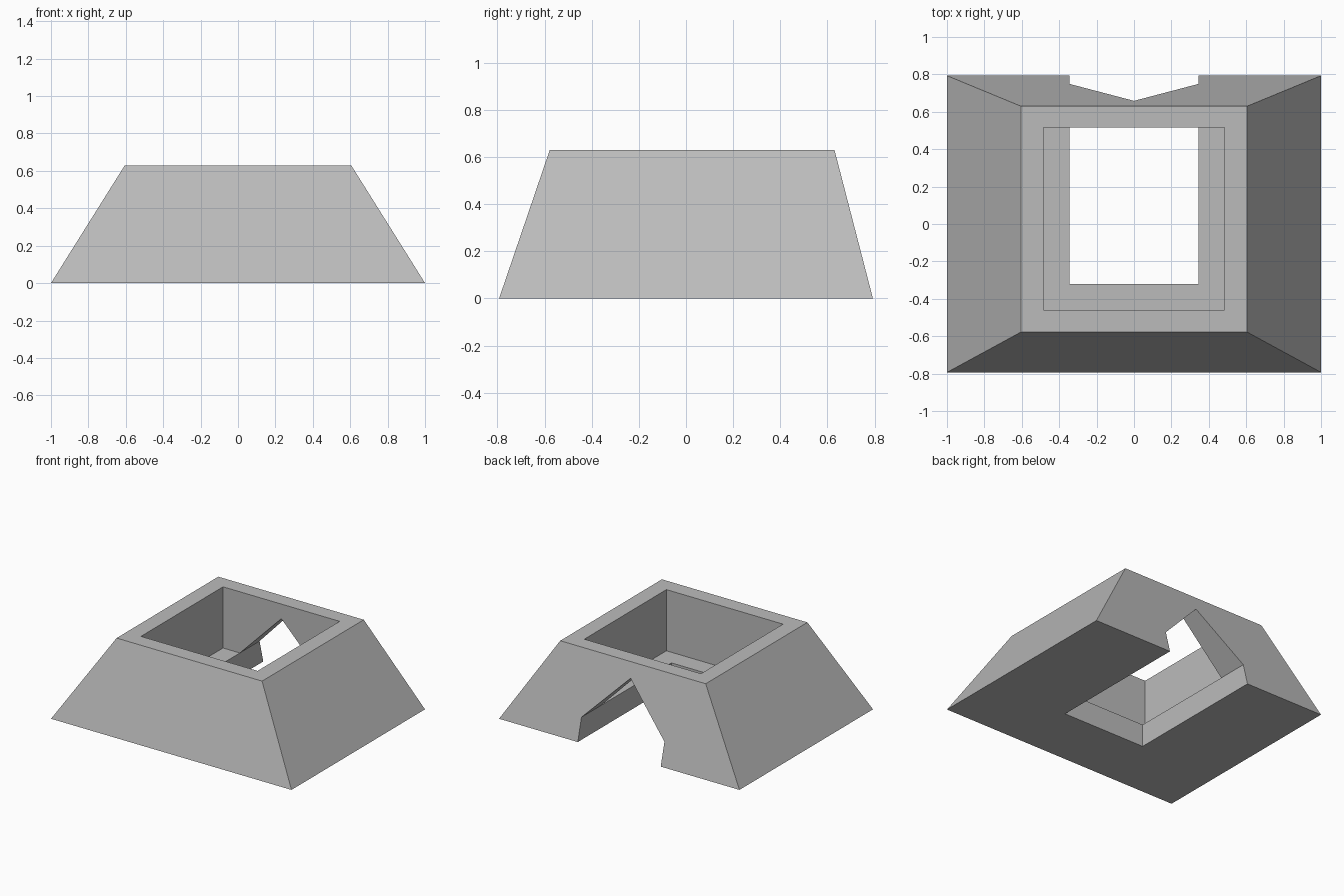
import bpy
import bmesh

cube = bpy.data.objects.get("Cube")
if cube:
    bpy.data.objects.remove(cube, do_unlink=True)

grey = bpy.data.materials.new("plain grey")
grey.use_nodes = True
colour = (0.5, 0.5, 0.5, 1)
grey.diffuse_color = colour
grey.node_tree.nodes["Principled BSDF"].inputs["Base Color"].default_value = colour


def loft(name, lower, upper):
    """Closed solid between two matching outlines."""
    bm = bmesh.new()
    a = [bm.verts.new(p) for p in lower]
    b = [bm.verts.new(p) for p in upper]
    n = len(a)
    bm.faces.new(a)
    bm.faces.new(b)
    for i in range(n):
        j = (i + 1) % n
        bm.faces.new((a[i], a[j], b[j], b[i]))
    bmesh.ops.recalc_face_normals(bm, faces=bm.faces)
    mesh = bpy.data.meshes.new(name)
    bm.to_mesh(mesh)
    bm.free()
    mesh.materials.append(grey)
    obj = bpy.data.objects.new(name, mesh)
    bpy.context.collection.objects.link(obj)
    return obj


def rectangle(half_width, front, back, z):
    return [(-half_width, front, z), (half_width, front, z),
            (half_width, back, z), (-half_width, back, z)]


height, ledge, ridge, door = 0.63, 0.17, 0.52, 0.345

# Sloping outer block
base = loft("sloped_base", rectangle(1, -0.793, 0.793, 0),
            rectangle(0.605, -0.578, 0.63, height))

# Square well open at the top, leaving a ledge inside
well = loft("well_cutter", rectangle(0.485, -0.46, 0.515, ledge),
            rectangle(0.485, -0.46, 0.515, height + 0.2))

# Gabled opening through the floor and the back wall
gable = [(-door, -0.2), (door, -0.2), (door, ledge), (0, ridge), (-door, ledge)]
tunnel = loft("opening_cutter", [(x, -0.32, z) for x, z in gable],
              [(x, 1, z) for x, z in gable])

# Cut the well and opening, then drop the cutters
bpy.context.view_layer.objects.active = base
for cutter in (well, tunnel):
    cutter.hide_render = True
    mod = base.modifiers.new(cutter.name, "BOOLEAN")
    mod.operation = "DIFFERENCE"
    mod.solver = "EXACT"
    mod.object = cutter
    bpy.ops.object.modifier_apply(modifier=mod.name)
    bpy.data.objects.remove(cutter, do_unlink=True)
